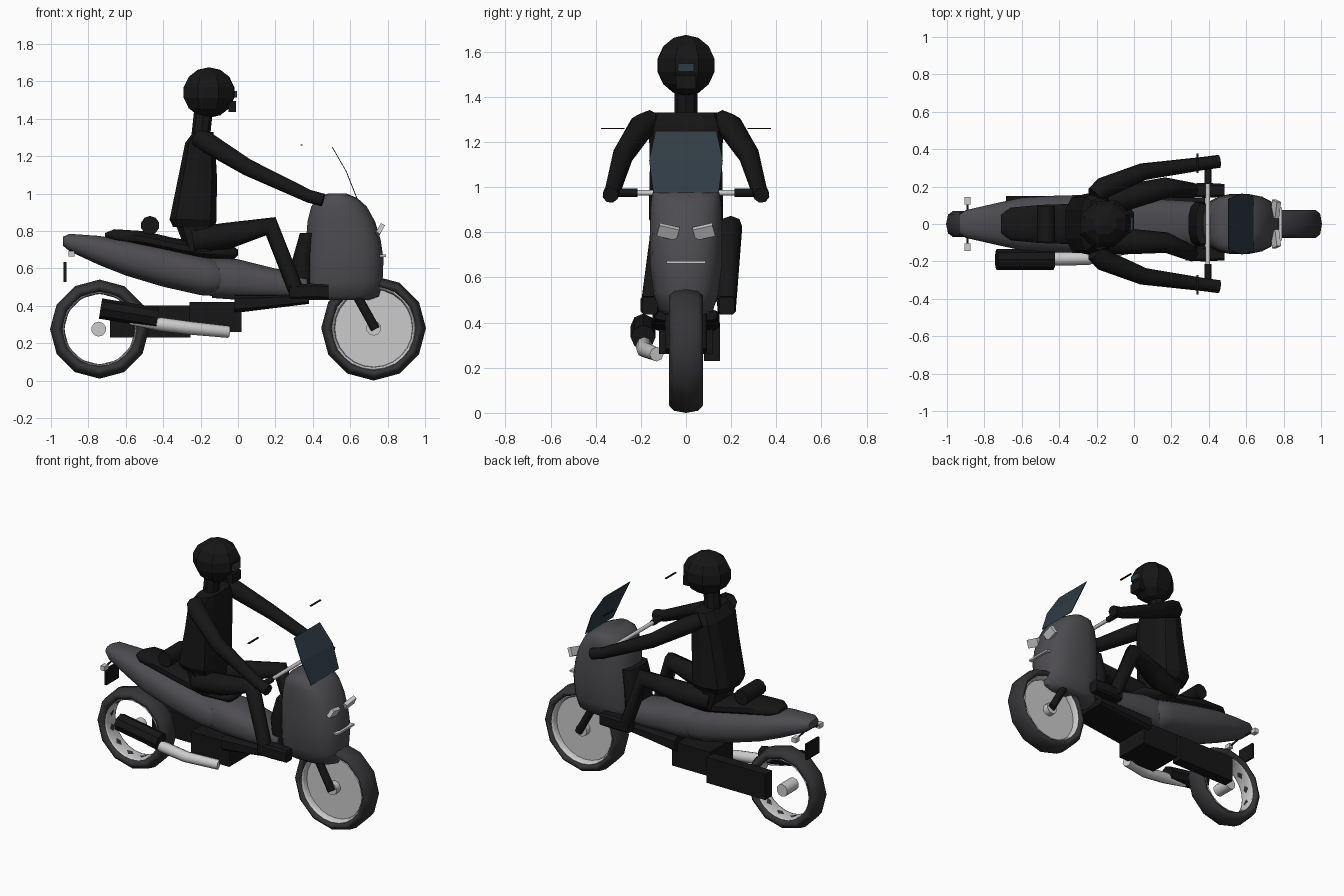
import bpy, bmesh, math
from mathutils import Vector

if "Cube" in bpy.data.objects:
    bpy.data.objects.remove(bpy.data.objects["Cube"])


def material(name, r, g, b):
    m = bpy.data.materials.new(name)
    m.diffuse_color = (r, g, b, 1)
    m.use_nodes = True
    m.node_tree.nodes["Principled BSDF"].inputs["Base Color"].default_value = m.diffuse_color
    return m


BODY = material("body_grey", 0.075, 0.072, 0.08)
BLACK = material("black", 0.008, 0.008, 0.008)
TYRE = material("tyre_grey", 0.035, 0.034, 0.037)
SILVER = material("silver", 0.55, 0.55, 0.56)
GLASS = material("glass", 0.03, 0.045, 0.058)


def finish(ob, name, mat, smooth=False):
    ob.name = name
    ob.data.materials.append(mat)
    bpy.ops.object.select_all(action='DESELECT')
    bpy.context.view_layer.objects.active = ob
    ob.select_set(True)
    if smooth:
        bpy.ops.object.shade_smooth_by_angle(angle=math.radians(50))
    return ob


def from_bmesh(bm, name, mat, smooth=False):
    bmesh.ops.recalc_face_normals(bm, faces=bm.faces[:])
    me = bpy.data.meshes.new(name)
    bm.to_mesh(me)
    bm.free()
    ob = bpy.data.objects.new(name, me)
    bpy.context.collection.objects.link(ob)
    return finish(ob, name, mat, smooth)


def loft(name, axis, sections, mat, n=12, power=2.6, y=0.0, smooth=True):
    """Skin superellipse rings: (position, low, high, half width in y)."""
    bm = bmesh.new()
    rings = []
    for p, lo, hi, hy in sections:
        ring = []
        for i in range(n):
            a = 2 * math.pi * (i + 0.5) / n
            c, s = math.cos(a), math.sin(a)
            u = (lo + hi) / 2 + (hi - lo) / 2 * math.copysign(abs(c) ** (2 / power), c)
            v = y + hy * math.copysign(abs(s) ** (2 / power), s)
            ring.append(bm.verts.new((p, v, u) if axis == 'x' else (u, v, p)))
        rings.append(ring)
    for a, b in zip(rings, rings[1:]):
        for i in range(n):
            bm.faces.new((a[i], a[(i + 1) % n], b[(i + 1) % n], b[i]))
    bm.faces.new(rings[0])
    bm.faces.new(rings[-1])
    return from_bmesh(bm, name, mat, smooth)


def box(name, loc, size, mat, rot=(0, 0, 0)):
    bpy.ops.mesh.primitive_cube_add(size=1, location=loc, rotation=rot)
    ob = bpy.context.object
    ob.scale = size
    return finish(ob, name, mat)


def rod(name, a, b, r, mat, n=10):
    a, b = Vector(a), Vector(b)
    bpy.ops.mesh.primitive_cylinder_add(
        vertices=n, radius=r, depth=(b - a).length, location=(a + b) / 2,
        rotation=(b - a).to_track_quat('Z', 'Y').to_euler())
    return finish(bpy.context.object, name, mat, n > 8)


def limb(name, points, mat):
    """Bent tapering tube through (x, y, z, radius) points."""
    cu = bpy.data.curves.new(name, 'CURVE')
    cu.dimensions = '3D'
    cu.bevel_depth = 1
    cu.bevel_resolution = 2
    cu.use_fill_caps = True
    sp = cu.splines.new('POLY')
    sp.points.add(len(points) - 1)
    for p, (x, y, z, r) in zip(sp.points, points):
        p.co = (x, y, z, 1)
        p.radius = r
    ob = bpy.data.objects.new(name, cu)
    bpy.context.collection.objects.link(ob)
    bpy.ops.object.select_all(action='DESELECT')
    bpy.context.view_layer.objects.active = ob
    ob.select_set(True)
    bpy.ops.object.convert(target='MESH')
    return finish(bpy.context.object, name, mat)


def ring(name, x, z, ro, ri, hy, mat, n=12, minor=8):
    bpy.ops.mesh.primitive_torus_add(
        major_segments=n, minor_segments=minor, major_radius=(ro + ri) / 2,
        minor_radius=(ro - ri) / 2, location=(x, 0, z), rotation=(math.pi / 2, 0, 0))
    ob = bpy.context.object
    ob.scale.z = hy / ((ro - ri) / 2)
    return finish(ob, name, mat, True)


# Wheels
ring("front_tyre", 0.725, 0.28, 0.28, 0.215, 0.075, TYRE)
ring("front_rim", 0.725, 0.28, 0.235, 0.205, 0.06, SILVER, 24)
rod("front_wheel_disc", (0.725, -0.02, 0.28), (0.725, 0.02, 0.28), 0.21, SILVER, 24)
rod("front_hub", (0.725, -0.06, 0.28), (0.725, 0.06, 0.28), 0.04, SILVER)
ring("rear_tyre", -0.74, 0.275, 0.265, 0.19, 0.07, TYRE)
ring("rear_rim", -0.74, 0.275, 0.203, 0.187, 0.055, SILVER, 24)
rod("rear_hub", (-0.745, -0.06, 0.275), (-0.745, 0.06, 0.275), 0.04, SILVER)

# Bodywork
loft("front_fairing", 'z', [
    (0.43, 0.38, 0.70, 0.09), (0.45, 0.36, 0.755, 0.12), (0.53, 0.36, 0.775, 0.145),
    (0.65, 0.36, 0.78, 0.16), (0.75, 0.362, 0.765, 0.162), (0.85, 0.37, 0.735, 0.16),
    (0.93, 0.39, 0.69, 0.157), (0.975, 0.42, 0.64, 0.15), (1.0, 0.48, 0.58, 0.12)],
    BODY, 20)
loft("rear_body", 'x', [
    (-0.935, 0.72, 0.77, 0.05), (-0.9, 0.69, 0.785, 0.075), (-0.75, 0.62, 0.775, 0.11),
    (-0.6, 0.56, 0.755, 0.143), (-0.4, 0.50, 0.715, 0.155), (-0.2, 0.455, 0.67, 0.158),
    (-0.12, 0.45, 0.65, 0.15), (-0.09, 0.48, 0.62, 0.135)], BODY, 16)
loft("middle_body", 'x', [
    (-0.14, 0.44, 0.66, 0.13), (0, 0.43, 0.65, 0.14), (0.2, 0.43, 0.60, 0.13),
    (0.37, 0.43, 0.57, 0.12)], BODY, 16)
loft("seat", 'x', [
    (-0.71, 0.765, 0.79, 0.05), (-0.66, 0.74, 0.81, 0.09), (-0.5, 0.71, 0.80, 0.105),
    (-0.35, 0.68, 0.765, 0.11), (-0.2, 0.65, 0.74, 0.11), (-0.02, 0.65, 0.715, 0.09),
    (0.0, 0.67, 0.70, 0.06)], BLACK)
rod("seat_backrest", (-0.47, -0.095, 0.83), (-0.47, 0.095, 0.83), 0.05, BLACK)
loft("inner_leg_shield", 'z', [
    (0.46, 0.30, 0.40, 0.10), (0.65, 0.29, 0.40, 0.12), (0.79, 0.33, 0.42, 0.11)], BLACK)

# Windscreen
bm = bmesh.new()
rows = [(0.638, 0.145, 0.975), (0.58, 0.163, 1.12), (0.505, 0.135, 1.25)]
vs = [[bm.verts.new((x, s * w, z)) for s in (-1, 1)] for x, w, z in rows]
for a, b in zip(vs, vs[1:]):
    bm.faces.new((a[0], a[1], b[1], b[0]))
screen = from_bmesh(bm, "windscreen", GLASS)
screen.modifiers.new("thickness", 'SOLIDIFY').thickness = 0.004

# Chassis, engine and exhaust
box("underbody", (-0.12, 0, 0.34), (0.28, 0.24, 0.16), BLACK)
box("engine_case", (-0.47, 0.115, 0.315), (0.43, 0.07, 0.17), BLACK)
loft("footboard", 'x', [(-0.02, 0.36, 0.46, 0.15), (0.38, 0.41, 0.46, 0.14)],
     BLACK, 12, 5, smooth=False)
rod("muffler", (-0.735, -0.19, 0.385), (-0.43, -0.19, 0.335), 0.055, BLACK, 8)
limb("exhaust_pipe", [(-0.58, -0.19, 0.31, 0.012), (-0.41, -0.185, 0.30, 0.037),
                      (-0.25, -0.185, 0.28, 0.035), (-0.05, -0.13, 0.26, 0.032)], SILVER)

# Controls
rod("handlebar", (0.395, -0.32, 0.975), (0.395, 0.32, 0.975), 0.012, SILVER)

# Lights and plate
box("front_light_strip", (0.775, 0, 0.667), (0.03, 0.175, 0.012), SILVER)
box("number_plate", (-0.925, 0, 0.58), (0.014, 0.13, 0.105), BLACK)

# Rider head and torso
loft("rider_torso", 'z', [
    (0.82, -0.35, -0.12, 0.14), (0.86, -0.37, -0.11, 0.165), (1.1, -0.32, -0.11, 0.16),
    (1.27, -0.285, -0.12, 0.165), (1.33, -0.24, -0.13, 0.14)], BLACK, 10, 3.2, smooth=False)
loft("rider_hips", 'z', [(0.69, -0.28, -0.12, 0.13), (0.84, -0.34, -0.12, 0.14)],
     BLACK, 10, smooth=False)
rod("rider_neck", (-0.2, 0, 1.30), (-0.185, 0, 1.44), 0.05, BLACK, 8)
bpy.ops.mesh.primitive_uv_sphere_add(segments=8, ring_count=7, radius=1,
                                     location=(-0.155, 0, 1.54), rotation=(0, 0, math.pi / 8))
bpy.context.object.scale = (0.15, 0.135, 0.135)
finish(bpy.context.object, "rider_head", BLACK)
box("rider_chin", (-0.03, 0, 1.465), (0.04, 0.09, 0.06), BLACK)
box("rider_visor", (-0.012, 0, 1.53), (0.015, 0.07, 0.035), GLASS)

# Left and right pairs
for side, s in (("left", 1), ("right", -1)):
    rod(side + "_fork", (0.61, s * 0.07, 0.5), (0.735, s * 0.07, 0.275), 0.025, BLACK)
    rod(side + "_grip", (0.395, s * 0.215, 0.975), (0.395, s * 0.35, 0.975), 0.019, BLACK)
    box(side + "_mirror", (0.34, s * 0.325, 1.26), (0.012, 0.105, 0.005), BLACK)
    box(side + "_headlight", (0.757, s * 0.08, 0.803), (0.025, 0.09, 0.055), SILVER,
        (s * 0.25, 0.5, 0))
    box(side + "_rear_indicator", (-0.89, s * 0.125, 0.678), (0.03, 0.04, 0.03), SILVER)
    rod(side + "_indicator_stalk", (-0.89, 0, 0.70), (-0.89, s * 0.11, 0.68), 0.006, BLACK)
    limb("rider_arm_" + side, [
        (-0.21, s * 0.15, 1.295, 0.05), (-0.16, s * 0.195, 1.27, 0.058),
        (0.05, s * 0.28, 1.14, 0.047), (0.38, s * 0.325, 0.985, 0.036),
        (0.455, s * 0.335, 0.965, 0.036)], BLACK)
    knee, foot = (0.195, 0.18) if s > 0 else (-0.10, -0.16)
    limb("rider_leg_" + side, [
        (-0.24, s * 0.085, 0.75, 0.07), (-0.05, (s * 0.085 + knee) / 2, 0.775, 0.07),
        (0.175, knee, 0.825, 0.055), (0.315, foot, 0.47, 0.042)], BLACK)
    loft("rider_shoe_" + side, 'x', [
        (0.275, 0.435, 0.51, 0.035), (0.38, 0.435, 0.52, 0.042), (0.485, 0.435, 0.515, 0.035)],
        BLACK, 8, 5, foot, False)
